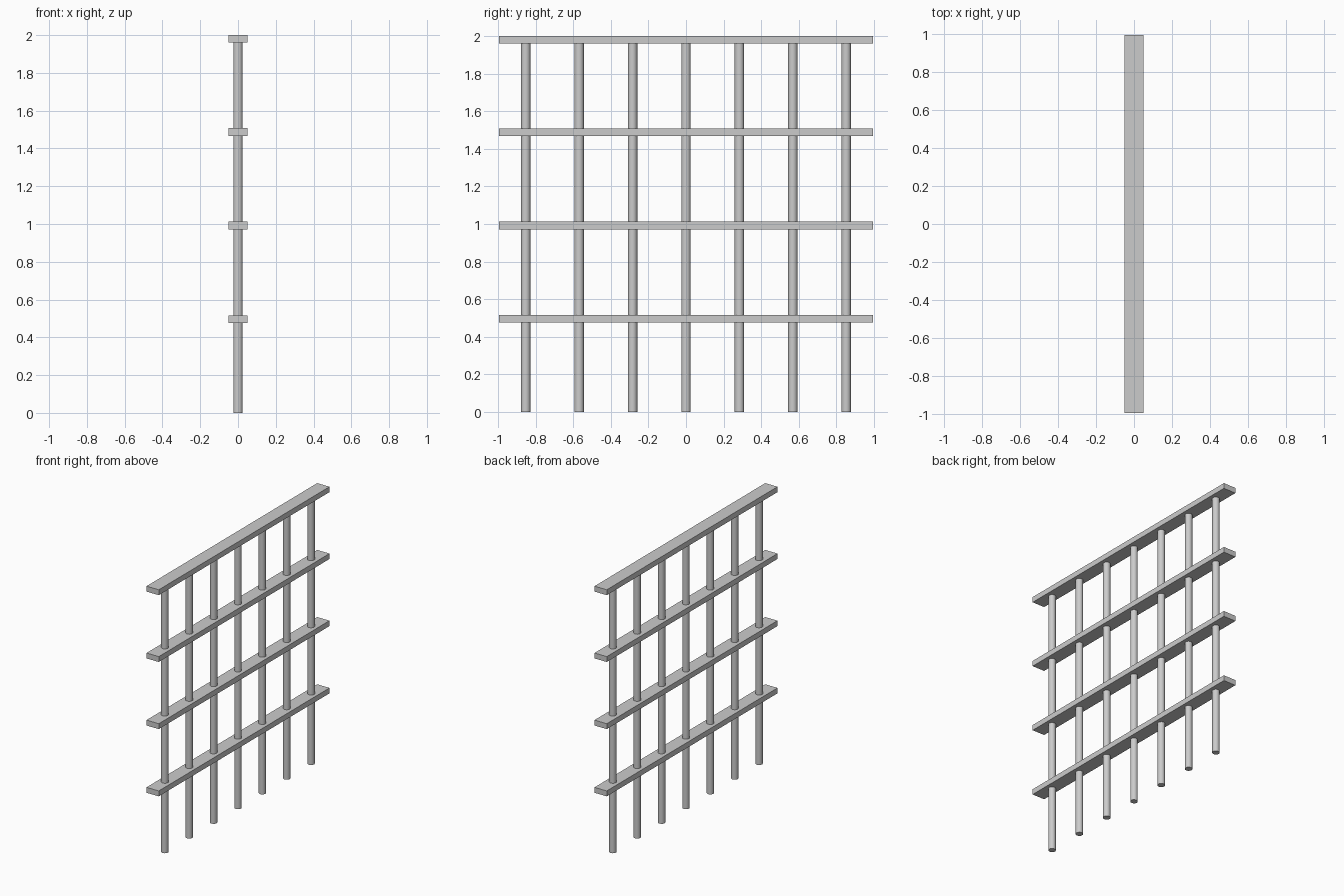
import bpy

if "Cube" in bpy.data.objects:
    bpy.data.objects.remove(bpy.data.objects["Cube"])

POST_COUNT, POST_GAP, POST_RADIUS = 7, 0.284, 0.025
RAIL_LENGTH, RAIL_DEPTH, RAIL_THICK = 1.99, 0.1, 0.04
RAIL_HEIGHTS = (0.496, 0.992, 1.487, 1.98)

# Upright round posts, ending inside the top rail
for i in range(POST_COUNT):
    y = (i - (POST_COUNT - 1) / 2) * POST_GAP
    bpy.ops.mesh.primitive_cylinder_add(
        vertices=24, radius=POST_RADIUS, depth=1.98, location=(0, y, 0.99))
    bpy.context.object.name = f"post_{i + 1}"
    bpy.ops.object.shade_smooth_by_angle()

# Flat horizontal rails
for i, z in enumerate(RAIL_HEIGHTS):
    bpy.ops.mesh.primitive_cube_add(size=1, location=(0, 0, z))
    rail = bpy.context.object
    rail.name = f"rail_{i + 1}"
    rail.scale = (RAIL_DEPTH, RAIL_LENGTH, RAIL_THICK)
    bpy.ops.object.transform_apply(location=False, rotation=False, scale=True)
